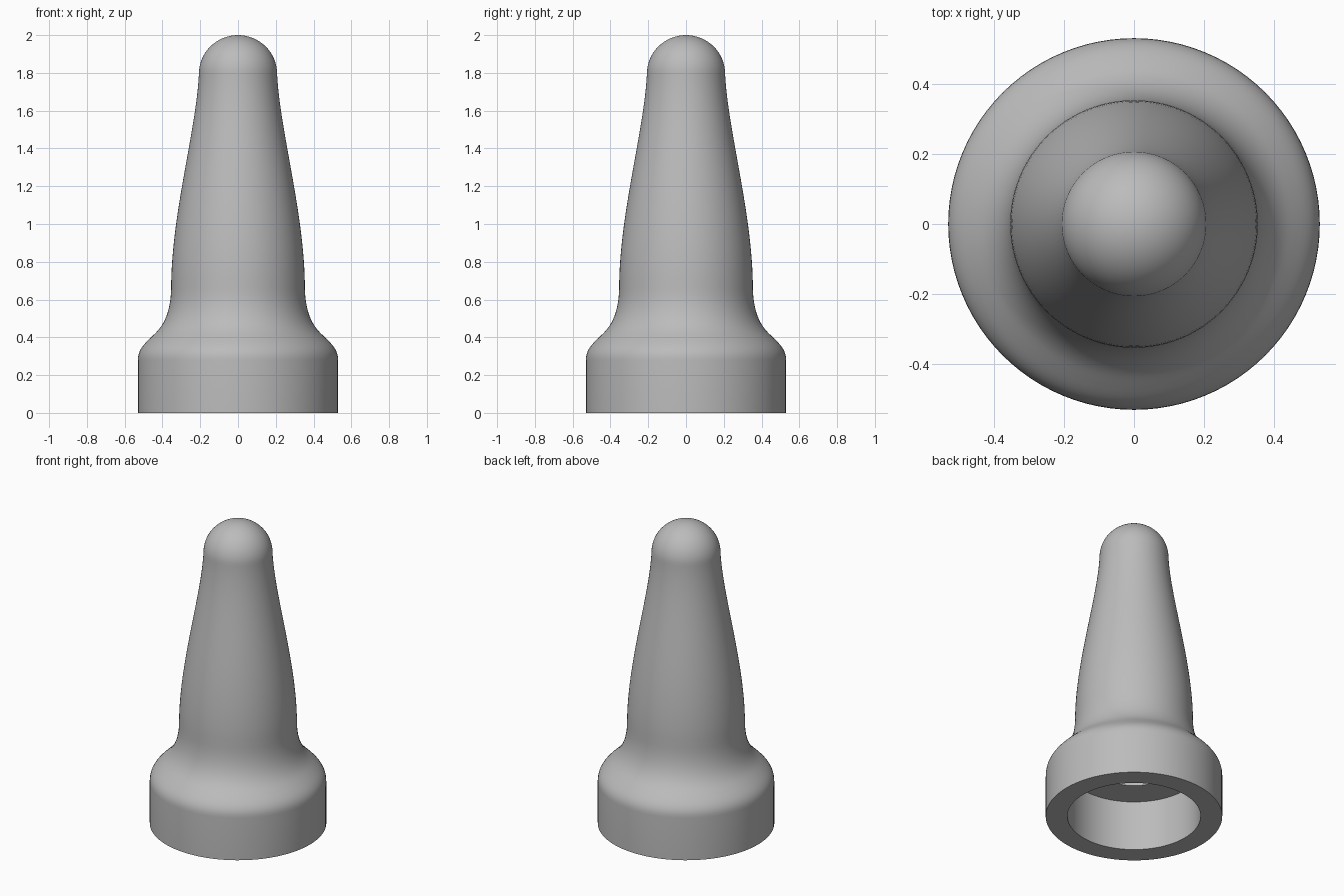
import bpy
import bmesh
import math
from mathutils import Vector
from mathutils.geometry import interpolate_bezier

SEGMENTS = 96

cube = bpy.data.objects.get("Cube")
if cube:
    bpy.data.objects.remove(cube, do_unlink=True)

# Single matte grey
grey = bpy.data.materials.new("plain grey")
grey.use_nodes = True
color = (0.5, 0.5, 0.5, 1)
grey.diffuse_color = color
grey.node_tree.nodes["Principled BSDF"].inputs["Base Color"].default_value = color


def bezier(a, b, c, d, steps):
    pts = [Vector((r, 0, z)) for r, z in (a, b, c, d)]
    return [(p.x, p.z) for p in interpolate_bezier(*pts, steps)]


def lathe(name, profile):
    """Spin a (radius, height) profile around z into a closed solid."""
    bm = bmesh.new()
    verts = [bm.verts.new((r, 0, z)) for r, z in profile]
    edges = [bm.edges.new(pair) for pair in zip(verts, verts[1:])]
    bmesh.ops.spin(bm, geom=verts + edges, axis=(0, 0, 1), cent=(0, 0, 0),
                   angle=math.tau, steps=SEGMENTS)
    bmesh.ops.remove_doubles(bm, verts=bm.verts, dist=0.0001)
    bmesh.ops.recalc_face_normals(bm, faces=bm.faces)
    mesh = bpy.data.meshes.new(name)
    bm.to_mesh(mesh)
    bm.free()
    mesh.materials.append(grey)
    obj = bpy.data.objects.new(name, mesh)
    bpy.context.collection.objects.link(obj)
    bpy.ops.object.select_all(action='DESELECT')
    obj.select_set(True)
    bpy.context.view_layer.objects.active = obj
    bpy.ops.object.shade_smooth_by_angle(angle=math.radians(35))
    return obj


# Hollow inside: narrow tapered bore, flat ledge, wide socket
profile = [(0, 1.72), (0.1, 1.72), (0.205, 0.6), (0.205, 0.33), (0.4, 0.33), (0.4, 0)]
# Straight collar, rounded shoulder, concave neck, tapering body
profile += [(0.53, 0)]
profile += bezier((0.53, 0.28), (0.53, 0.34), (0.49, 0.37), (0.45, 0.41), 10)
profile += bezier((0.45, 0.41), (0.40, 0.455), (0.357, 0.52), (0.354, 0.66), 12)[1:]
profile += bezier((0.354, 0.66), (0.354, 1.05), (0.22, 1.5), (0.207, 1.795), 24)[1:]
# Domed tip
for i in range(1, 17):
    a = math.pi / 2 * i / 16
    profile.append((0.207 * math.cos(a), 1.795 + 0.205 * math.sin(a)))

lathe("nozzle_body", profile)
